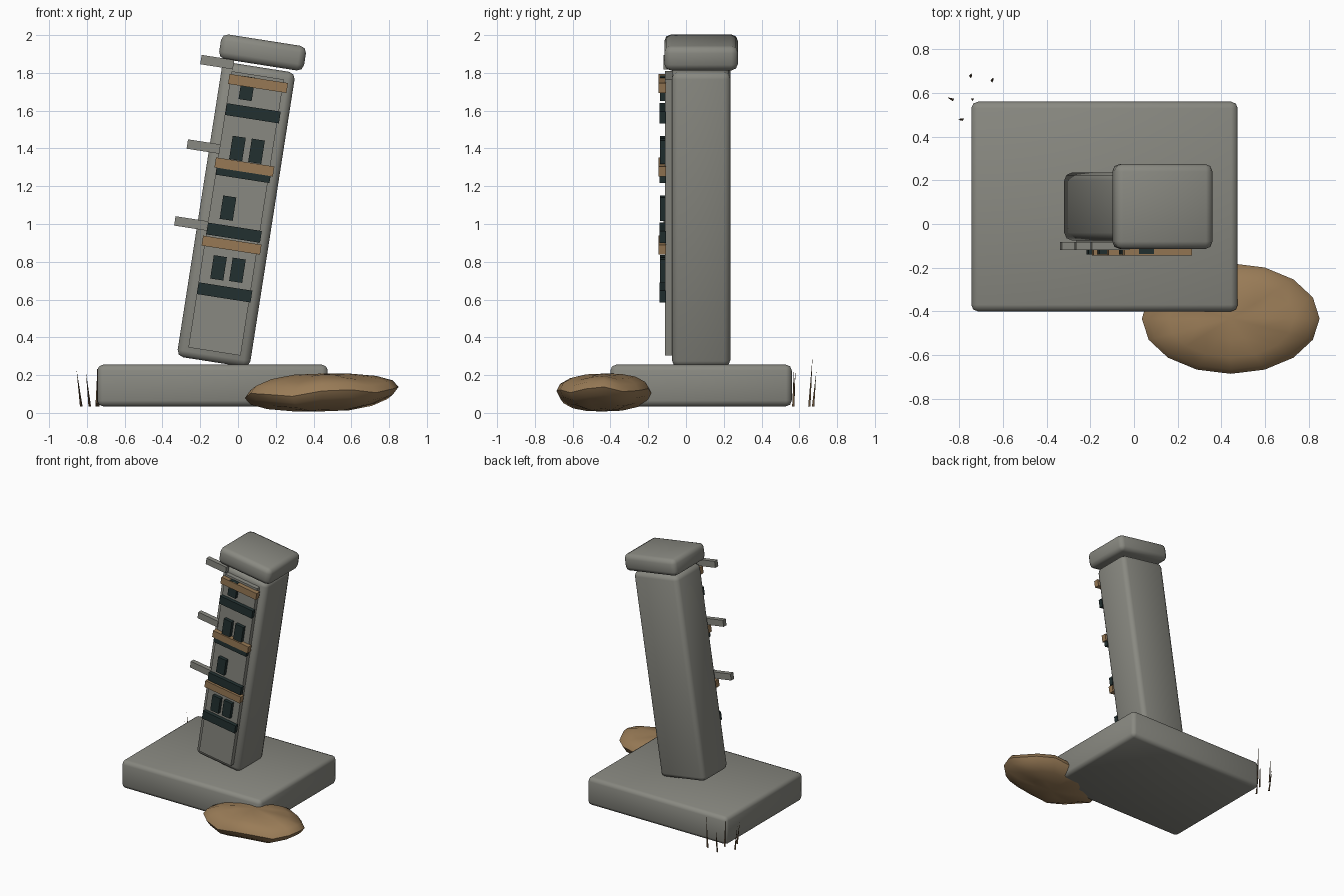
import bpy, bmesh, math
from mathutils import Vector

old = bpy.data.objects.get("Cube")
if old:
    bpy.data.objects.remove(old, do_unlink=True)

LEAN = math.radians(8.9)


def material(name, rgb):
    m = bpy.data.materials.new(name)
    m.use_nodes = True
    color = (*rgb, 1)
    m.diffuse_color = color
    node = m.node_tree.nodes["Principled BSDF"]
    node.inputs["Base Color"].default_value = color
    node.inputs["Roughness"].default_value = 0.9
    return m


stone = material("grey_stone", (0.25, 0.25, 0.22))
wood = material("tan_wood", (0.31, 0.19, 0.09))
earth = material("brown_earth", (0.32, 0.2, 0.095))
dark = material("dark_opening", (0.016, 0.03, 0.03))
straw = material("dry_grass", (0.13, 0.08, 0.04))


def finish(bm, name, mat, smooth=None):
    mesh = bpy.data.meshes.new(name)
    bm.to_mesh(mesh)
    bm.free()
    mesh.materials.append(mat)
    ob = bpy.data.objects.new(name, mesh)
    bpy.context.collection.objects.link(ob)
    if smooth:
        bpy.ops.object.select_all(action='DESELECT')
        ob.select_set(True)
        bpy.context.view_layer.objects.active = ob
        bpy.ops.object.shade_smooth_by_angle(angle=math.radians(smooth))
    return ob


def block(name, mat, center, size, bevel=0, lean=LEAN):
    """Box, optionally with rounded edges, leaning sideways."""
    bm = bmesh.new()
    bmesh.ops.create_cube(bm, size=1)
    bmesh.ops.scale(bm, vec=size, verts=bm.verts)
    if bevel:
        bmesh.ops.bevel(bm, geom=bm.edges[:], offset=bevel, segments=2,
                        profile=0.5, affect='EDGES')
    ob = finish(bm, name, mat, 50 if bevel else None)
    ob.location = center
    ob.rotation_euler.y = lean
    return ob


# Ground slab, leaning tower and its cap
block("ground_slab", stone, (-0.135, 0.08, 0.145), (1.22, 0.96, 0.22), 0.03, 0)
block("tower_body", stone, (-0.01, 0.08, 1.05), (0.39, 0.31, 1.58), 0.035)
block("tower_cap", stone, (0.13, 0.08, 1.908), (0.455, 0.39, 0.132), 0.035)
block("front_panel", stone, (-0.01, -0.09, 1.056), (0.28, 0.04, 1.48))

# Wooden ledges and dark bands across the front
for i, (x, z) in enumerate([(0.106, 1.744), (0.034, 1.302), (-0.034, 0.888)]):
    block(f"wood_ledge_{i + 1}", wood, (x, -0.125, z), (0.313, 0.04, 0.053))
for i in range(4):
    block(f"dark_band_{i + 1}", dark, (0.079 - 0.05 * i, -0.123, 1.586 - 0.316 * i),
          (0.288, 0.032, 0.063))

# Window openings
windows = [(0.047, 1.718), (-0.003, 1.4), (0.098, 1.385),
           (-0.053, 1.084), (-0.103, 0.768), (-0.003, 0.755)]
for i, (x, z) in enumerate(windows):
    block(f"window_{i + 1}", dark, (x, -0.122, z), (0.07, 0.03, 0.125))

# Broken beams sticking out sideways
for i, (x, z) in enumerate([(-0.11, 1.857), (-0.182, 1.41), (-0.248, 1.003)]):
    block(f"side_beam_{i + 1}", stone, (x, -0.1, z), (0.175, 0.036, 0.05))

# Earth mound: flattened sphere with a wavy rim
bm = bmesh.new()
bmesh.ops.create_uvsphere(bm, u_segments=16, v_segments=8, radius=1)
for v in bm.verts:
    a = math.atan2(v.co.y, v.co.x)
    r = math.hypot(v.co.x, v.co.y)
    rim = r * (0.018 * v.co.x + 0.014 * math.cos(5 * a + 0.6))
    v.co = Vector((0.407 * v.co.x, 0.253 * v.co.y, 0.1 * v.co.z + rim))
finish(bm, "earth_mound", earth, 40).location = (0.443, -0.433, 0.108)

# Thin grass blades behind the slab corner: foot and tip
blades = [((-0.83, 0.57), (-0.855, 0.58, 0.23)),
          ((-0.785, 0.48), (-0.805, 0.477, 0.215)),
          ((-0.748, 0.675), (-0.745, 0.69, 0.22)),
          ((-0.65, 0.655), (-0.645, 0.67, 0.3)),
          ((-0.74, 0.57), (-0.745, 0.572, 0.25))]
for i, ((x, y), tip) in enumerate(blades):
    bm = bmesh.new()
    foot = [bm.verts.new((x + 0.008 * math.cos(a), y + 0.008 * math.sin(a), 0.035))
            for a in (0.5, 2.6, 4.7)]
    top = bm.verts.new(tip)
    bm.faces.new(foot[::-1])
    for k in range(3):
        bm.faces.new((foot[k], foot[(k + 1) % 3], top))
    finish(bm, f"grass_blade_{i + 1}", straw)
